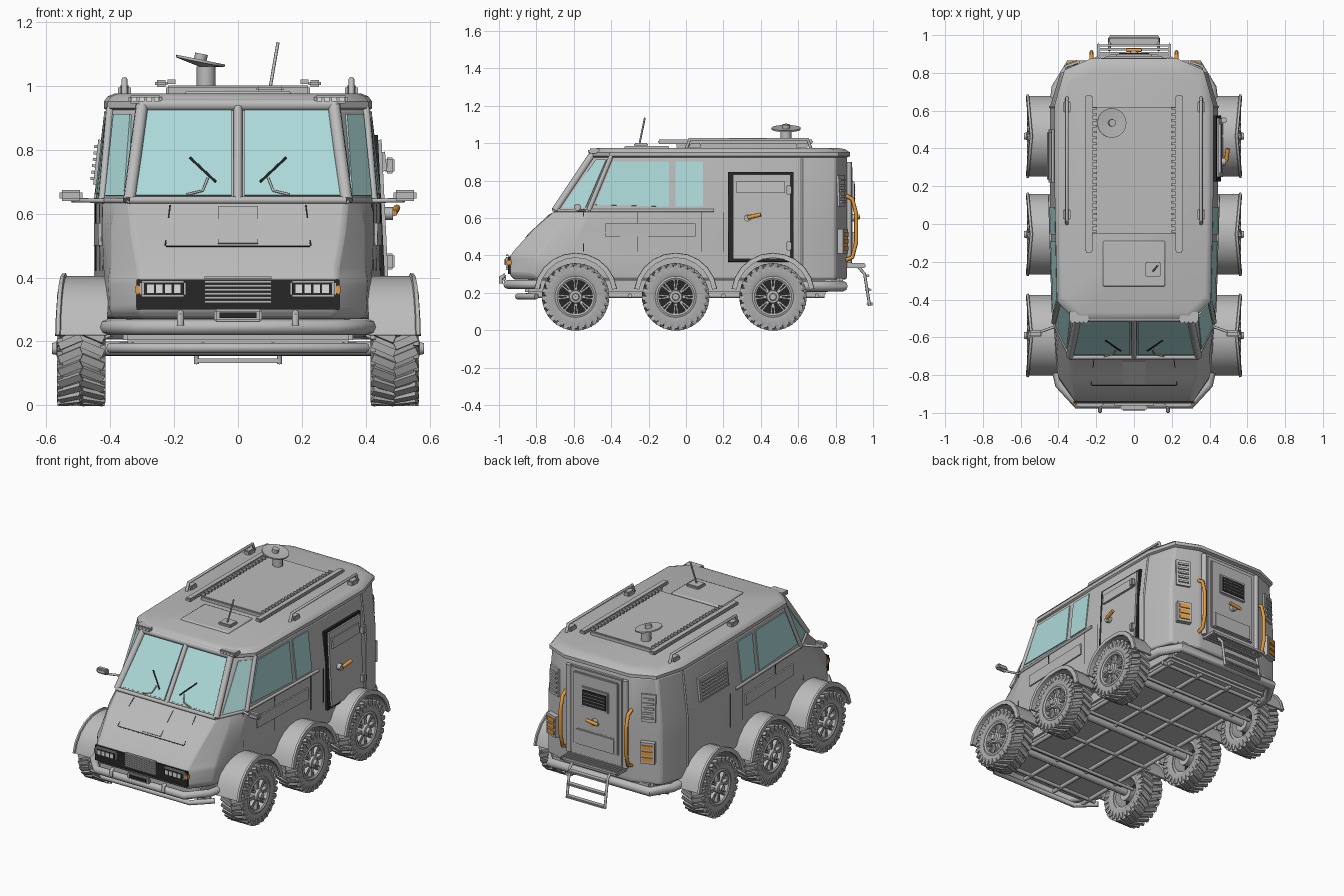
import bpy, bmesh, math
from mathutils import Vector, Matrix
from mathutils.bvhtree import BVHTree

if "Cube" in bpy.data.objects:
    bpy.data.objects.remove(bpy.data.objects["Cube"])


def material(name, *rgb):
    m = bpy.data.materials.new(name)
    m.use_nodes = True
    m.diffuse_color = (*rgb, 1)
    m.node_tree.nodes["Principled BSDF"].inputs["Base Color"].default_value = (*rgb, 1)
    return m


GREY = material("body grey", .5, .5, .5)
TYRE = material("tyre grey", .4, .4, .4)
BLACK = material("black trim", .02, .02, .02)
GLASS = material("teal glass", .42, .7, .7)
ORANGE = material("orange", .8, .33, .04)
WHITE = material("lamp white", .75, .75, .75)
SIDES = (("left", 1), ("right", -1))


def add(name, mesh, mat=None):
    o = bpy.data.objects.new(name, mesh)
    bpy.context.collection.objects.link(o)
    if mat:
        mesh.materials.clear()
        mesh.materials.append(mat)
    return o


def finish(name, bm, mat, angle=35):
    bmesh.ops.recalc_face_normals(bm, faces=bm.faces)
    mesh = bpy.data.meshes.new(name)
    bm.to_mesh(mesh)
    bm.free()
    mesh.shade_smooth()
    mesh.set_sharp_from_angle(angle=math.radians(angle))
    return add(name, mesh, mat)


def loft(rings, loop=False):
    bm = bmesh.new()
    vs = [[bm.verts.new(p) for p in r] for r in rings]
    n = len(vs[0])
    for a, b in zip(vs, vs[1:] + (vs[:1] if loop else [])):
        for i in range(n):
            bm.faces.new((a[i], a[(i + 1) % n], b[(i + 1) % n], b[i]))
    if not loop:
        bm.faces.new(vs[0])
        bm.faces.new(vs[-1])
    return bm


def add_cube(bm, matrix, size):
    return bmesh.ops.create_cube(bm, size=1, matrix=matrix @ Matrix.Diagonal((*size, 1)))


def box(name, loc, size, mat=GREY, bevel=.006, rot=0):
    bm = bmesh.new()
    add_cube(bm, Matrix.Translation(loc) @ Matrix.Rotation(rot, 4, 'Z'), size)
    if bevel:
        bmesh.ops.bevel(bm, geom=bm.edges[:], offset=bevel, segments=2, affect='EDGES')
    return finish(name, bm, mat)


def tube(name, pts, r, mat=GREY):
    cu = bpy.data.curves.new(name, 'CURVE')
    cu.dimensions = '3D'
    cu.bevel_depth, cu.bevel_resolution, cu.use_fill_caps = r, 2, True
    sp = cu.splines.new('POLY')
    sp.points.add(len(pts) - 1)
    for p, c in zip(sp.points, pts):
        p.co = (*c, 1)
    tmp = bpy.data.objects.new(name + "_path", cu)
    mesh = bpy.data.meshes.new_from_object(tmp)
    bpy.data.objects.remove(tmp)
    mesh.shade_smooth()
    mesh.set_sharp_from_angle(angle=math.radians(50))
    return add(name, mesh, mat)


# Body shell: plan outlines stacked by height
def outline(z, yf, xb, xc, yc, xd, yd, k=1):
    half = [(xb, yf), (xc, yc), (xd, yd), (.445 * k, .15), (.445 * k, .62), (.39 * k, .8), (.22, .86)]
    return [(x, y, z) for x, y in half] + [(-x, y, z) for x, y in reversed(half)]


levels = [outline(.27, -.92, .30, .39, -.80, .41, -.66),
          outline(.30, -.945, .31, .40, -.82, .415, -.66),
          outline(.39, -.945, .31, .405, -.80, .418, -.64),
          outline(.43, -.915, .31, .40, -.77, .42, -.60),
          outline(.54, -.815, .33, .40, -.69, .425, -.56),
          outline(.64, -.70, .34, .3825, -.61, .425, -.52),
          outline(.93, -.50, .30, .35, -.45, .40, -.40, .925)]
bm = loft(levels)
bmesh.ops.recalc_face_normals(bm, faces=bm.faces)
TREE = BVHTree.FromBMesh(bm)
shell = finish("body_shell", bm, GREY, 30)
mod = shell.modifiers.new("soft_edges", 'BEVEL')
mod.width, mod.segments, mod.limit_method, mod.angle_limit = .012, 2, 'ANGLE', .3


def scaled(ring, s, z):
    return [(x * s, y * s, z) for x, y, _ in ring]


top = levels[-1]
finish("roof", loft([scaled(top, *q) for q in ((.99, .92), (1.02, .93), (1.02, .95), (.99, .967), (.94, .975))]), GREY)


# Plate laid on the shell, outline projected along a view axis
def plate(name, side, pts, mat=GREY, thick=.006):
    d = {"left": (-1, 0, 0), "right": (1, 0, 0), "front": (0, 1, 0), "rear": (0, -1, 0)}[side]
    d = Vector(d)
    base = []
    for u, z in pts:
        p = Vector((0, u, z)) if d.x else Vector((u, 0, z))
        base.append(TREE.ray_cast(p - d * 3, d)[0])
    n = (base[1] - base[0]).cross(base[2] - base[0]).normalized()
    n = -n if n.dot(d) > 0 else n
    return finish(name, loft([[p - n * .004 for p in base], [p + n * thick for p in base]]), mat)


def rect(u0, u1, z0, z1):
    return [(u0, z0), (u1, z0), (u1, z1), (u0, z1)]


for side, s in SIDES:
    # Glass and window pillars
    plate(side + "_windscreen", "front", [(s * .02, .655), (s * .325, .655), (s * .285, .925), (s * .02, .925)], GLASS)
    plate(side + "_quarter_glass", side, [(-.66, .655), (-.535, .655), (-.425, .91), (-.48, .91)], GLASS)
    plate(side + "_cab_window", side, [(-.485, .67), (-.09, .66), (-.09, .9), (-.39, .9)], GLASS)
    plate(side + "_rear_window", side, rect(-.055, .09, .66, .9), GLASS)
    tube(side + "_windscreen_pillar", [(s * .34, -.70, .64), (s * .30, -.50, .94)], .02)
    tube(side + "_door_pillar", [(s * .425, -.52, .64), (s * .40, -.40, .93)], .013)
    tube(side + "_belt_line", [(s * .34, -.70, .64), (s * .425, -.52, .64), (s * .446, .15, .64)], .009)
    tube(side + "_wiper_arm", [(s * .16, -.70, .66), (s * .11, -.69, .672), (s * .095, -.665, .71)], .004)
    tube(side + "_wiper_blade", [(s * .07, -.672, .70), (s * .15, -.618, .775)], .004, BLACK)
    # Side panels and seams
    plate(side + "_side_panel", side, rect(-.43, .05, .5, .57), GREY, .009)
    for i, y in enumerate((-.55, -.26, .08, .2)):
        plate(f"{side}_seam_{i}", side, rect(y, y + .004, .42, .63), BLACK, .002)
    tube(side + "_corner_trim", [(s * .445, .62, .34), (s * .445, .62, .64), (s * .412, .62, .92)], .006)
    plate(side + "_hood_edge", "front", [(s * .225, .50), (s * .23, .50), (s * .215, .625), (s * .21, .625)], BLACK, .002)
    # Headlights
    box(side + "_headlight", (s * .235, -.95, .365), (.145, .03, .052))
    box(side + "_lens_bed", (s * .232, -.965, .365), (.125, .006, .036), BLACK, 0)
    for i in range(4):
        box(f"{side}_lamp_{i}", (s * (.19 + i * .028), -.969, .365), (.021, .006, .026), WHITE, 0)
    box(side + "_indicator", (s * .313, -.945, .362), (.016, .03, .03), ORANGE, .004)
    tube(side + "_tow_hook", [(s * .18, -.97, .29), (s * .18, -.99, .28), (s * .18, -.99, .25)], .011)
    # Mirrors and roof lamps
    tube(side + "_mirror_arm", [(s * .41, -.54, .64), (s * .52, -.58, .642)], .007)
    box(side + "_mirror", (s * .522, -.58, .657), (.072, .035, .034), GREY, .008)
    box(side + "_roof_lamp", (s * .29, -.49, .957), (.105, .06, .026))
    for i in range(4):
        box(f"{side}_roof_bulb_{i}", (s * (.255 + i * .023), -.522, .957), (.017, .006, .014), WHITE, 0)
    # Roof rails and toothed boards
    box(side + "_roof_board", (s * .24, .265, 1.007), (.04, .83, .022))
    for i in range(22):
        box(f"{side}_roof_tooth_{i}", (s * .208, -.04 + i * .031, 1.012), (.026, .012, .014), GREY, 0)
    tube(side + "_roof_rail", [(s * .355, 0, .965), (s * .355, .02, 1.02), (s * .355, .65, 1.02), (s * .355, .67, .965)], .009)
    for y in (.05, .62):
        box(side + "_rail_foot", (s * .355, y, .985), (.04, .06, .03))
    # Rear corners: louvres, lamps and grab rails
    plate(side + "_rear_louvre", "rear", rect(s * .28, s * .36, .66, .83), GREY, .012)
    for i in range(5):
        plate(f"{side}_rear_slat_{i}", "rear", rect(s * .29, s * .35, .68 + i * .029, .692 + i * .029), GREY, .02)
    plate(side + "_tail_lamp", "rear", rect(s * .28, s * .36, .41, .54), GREY, .03)
    for i in range(3):
        plate(f"{side}_tail_lens_{i}", "rear", rect(s * .29, s * .35, .425 + i * .037, .45 + i * .037), ORANGE, .036)
    tube(side + "_grab_rail", [(s * .225, .855, .72), (s * .225, .89, .7), (s * .225, .91, .62),
                               (s * .225, .91, .47), (s * .225, .89, .39), (s * .225, .855, .375)], .011, ORANGE)
    tube(side + "_rear_column", [(s * .195, .87, .36), (s * .195, .87, .9)], .017)

# Windscreen surround and hood panels
tube("centre_pillar", [(0, -.705, .64), (0, -.503, .94)], .014)
tube("windscreen_sill", [(-.34, -.705, .642), (.34, -.705, .642)], .012)
tube("windscreen_header", [(-.31, -.50, .94), (.31, -.50, .94)], .02)
plate("hood_hatch_edge", "front", rect(-.225, .225, .495, .499), BLACK, .002)
plate("hood_centre_panel", "front", rect(-.062, .062, .505, .62), GREY, .005)
# Nose grille and bumper
box("grille_bed", (0, -.945, .347), (.635, .012, .093), BLACK, 0)
for i in range(7):
    box(f"grille_slat_{i}", (0, -.955, .325 + i * .0125), (.21, .014, .008), GREY, 0)
tube("front_bumper", [(-.41, -.78, .245), (-.395, -.85, .245), (-.3, -.955, .245), (.3, -.955, .245),
                      (.395, -.85, .245), (.41, -.78, .245)], .024)
tube("front_lower_bar", [(-.4, -.80, .18), (-.3, -.90, .18), (.3, -.90, .18), (.4, -.80, .18)], .016)
box("plate_holder", (0, -.972, .282), (.15, .02, .04))
box("number_plate", (0, -.985, .282), (.115, .006, .018), BLACK, 0)

# Chassis pan with tube lattice
box("chassis_pan", (0, -.05, .235), (.72, 1.62, .09), GREY, .015)
for i in range(4):
    x = -.33 + i * .22
    tube(f"chassis_rail_{i}", [(x, -.86, .185), (x, .74, .185)], .013)
for i in range(7):
    y = -.8 + i * .25
    tube(f"chassis_cross_{i}", [(-.37, y, .185), (.37, y, .185)], .012)
tube("rear_bumper", [(-.42, .62, .235), (-.41, .72, .235), (-.34, .84, .235), (.34, .84, .235),
                     (.41, .72, .235), (.42, .62, .235)], .028)
box("rear_apron", (0, .76, .26), (.7, .16, .08), GREY, .02)


# Wheels: one set of meshes shared by all six
def spun(name, profile, mat, steps=40):
    rings = []
    for i in range(steps):
        a = 2 * math.pi * i / steps
        rings.append([(x, r * math.cos(a), r * math.sin(a)) for x, r in profile])
    return finish(name, loft(rings, True), mat)


def radial(name, count, pieces, mat):
    bm = bmesh.new()
    for i in range(count):
        for x, r, size, skew, phase in pieces:
            a = 2 * math.pi * (i + phase) / count
            add_cube(bm, Matrix.Rotation(a, 4, 'X') @ Matrix.Translation((x, 0, r)) @ Matrix.Rotation(skew, 4, 'Z'), size)
    return finish(name, bm, mat)


parts = [spun("tyre", [(-.065, .105), (-.075, .135), (-.068, .16), (-.05, .167), (.05, .167), (.068, .16),
                       (.075, .135), (.065, .105)], TYRE),
         radial("tread", 26, [(.035, .167, (.075, .024, .024), .4, 0), (-.035, .167, (.075, .024, .024), -.4, .5),
                              (.067, .152, (.018, .022, .034), 0, 0), (-.067, .152, (.018, .022, .034), 0, .5)], TYRE),
         spun("rim", [(-.06, .09), (-.06, .11), (.068, .11), (.072, .1), (.066, .09)], GREY),
         spun("wheel_back", [(.02, .001), (.02, .1), (.03, .1), (.03, .001)], BLACK),
         radial("spokes", 8, [(.05, .062, (.022, .009, .075), 0, -.13), (.05, .062, (.022, .009, .075), 0, .13)], GREY),
         spun("hub", [(-.06, .001), (-.06, .05), (.06, .036), (.075, .033), (.078, .02), (.092, .017), (.092, .001)], GREY, 20)]
AXLES = (("front", -.59), ("middle", -.055), ("rear", .465))
for axle, y in AXLES:
    tube(axle + "_axle", [(-.46, y, .178), (.46, y, .178)], .022)
    tube(axle + "_steering_rod", [(-.43, y + .07, .165), (.43, y + .07, .165)], .01)
    for side, s in SIDES:
        for p in parts:
            w = add(f"{axle}_{side}_{p.name}", p.data)
            w.location = (s * .49, y, .178)
            w.rotation_euler.z = 0 if s > 0 else math.pi
        # Fender arch with outer lip
        rings = []
        for i in range(11):
            a = math.radians(8 + 16.4 * i)
            flare = .02 * abs(math.cos(a))
            sec = [(.39, .215), (.535, .215), (.538, .224), (.55, .222), (.552, .197), (.538, .197), (.535, .203), (.39, .203)]
            rings.append([(s * (x + flare), y + r * math.cos(a), .19 + r * math.sin(a)) for x, r in sec])
        finish(f"{axle}_{side}_fender", loft(rings), GREY, 25)
for p in parts:
    bpy.data.objects.remove(p)

# Side door on the left, louvre on the right
plate("side_door_frame", "left", rect(.225, .575, .365, .845), BLACK, .016)
plate("side_door", "left", rect(.25, .56, .38, .83), GREY, .026)
plate("side_door_upper_panel", "left", rect(.27, .53, .73, .79), GREY, .032)
for z in (.45, .75):
    box("side_door_hinge", (.475, .55, z), (.03, .03, .05))
tube("side_door_lock", [(.44, .33, .6), (.485, .33, .6)], .02)
tube("side_door_handle", [(.487, .33, .602), (.497, .4, .618)], .011, ORANGE)
plate("side_louvre", "right", rect(.22, .5, .69, .83), GREY, .014)
for i in range(6):
    z = .703 + i * .02
    plate(f"side_louvre_slat_{i}", "right", rect(.235, .485, z, z + .009), GREY, .024)

# Rear door, platform and ladder
box("rear_door_frame", (0, .865, .63), (.36, .03, .54))
box("rear_door", (0, .88, .65), (.31, .02, .45))
box("rear_door_lower_panel", (0, .89, .48), (.27, .015, .1))
box("rear_screen_frame", (0, .89, .735), (.19, .02, .13))
box("rear_screen", (0, .9, .735), (.16, .008, .095), BLACK, 0)
for i in range(4):
    box(f"rear_screen_bar_{i}", (0, .904, .705 + i * .02), (.15, .004, .003), GREY, 0)
tube("rear_door_lock", [(0, .88, .6), (0, .915, .6)], .02)
tube("rear_door_handle", [(-.04, .92, .6), (.04, .92, .61)], .01, ORANGE)
for i in range(5):
    box(f"platform_slat_{i}", (0, .865 + i * .02, .348), (.39, .013, .018), GREY, .003)
for side, s in SIDES:
    box(side + "_platform_edge", (s * .19, .9, .345), (.014, .12, .026))
    tube(side + "_ladder_rail", [(s * .13, .92, .34), (s * .13, .955, .30), (s * .13, .982, .13)], .008)
for i, z in enumerate((.29, .215, .14)):
    box(f"ladder_step_{i}", (0, .965 + i * .009, z), (.26, .034, .014), GREY, .004)

# Roof equipment
box("roof_panel", (0, .285, .985), (.45, .67, .03))
hatch = box("roof_hatch", (0, -.21, .976), (.33, .24, .016), GREY, 0)
cut = hatch.modifiers.new("rounded_corners", 'BEVEL')
cut.width, cut.segments = .007, 2
box("antenna_base", (.1, -.24, .99), (.085, .075, .02))
tube("antenna", [(.1, -.25, .99), (.125, -.22, 1.135)], .005)
tube("dish_mast", [(-.1, .535, .99), (-.1, .535, 1.06)], .03)
dish = spun("dish", [(-.006, .001), (.008, .078), (.016, .078), (.012, .001)], GREY, 32)
dish.location = (-.12, .535, 1.066)
dish.rotation_euler = (0, -math.pi / 2 + .2, 0)
tube("dish_feed", [(-.12, .535, 1.07), (-.114, .535, 1.1)], .02)
